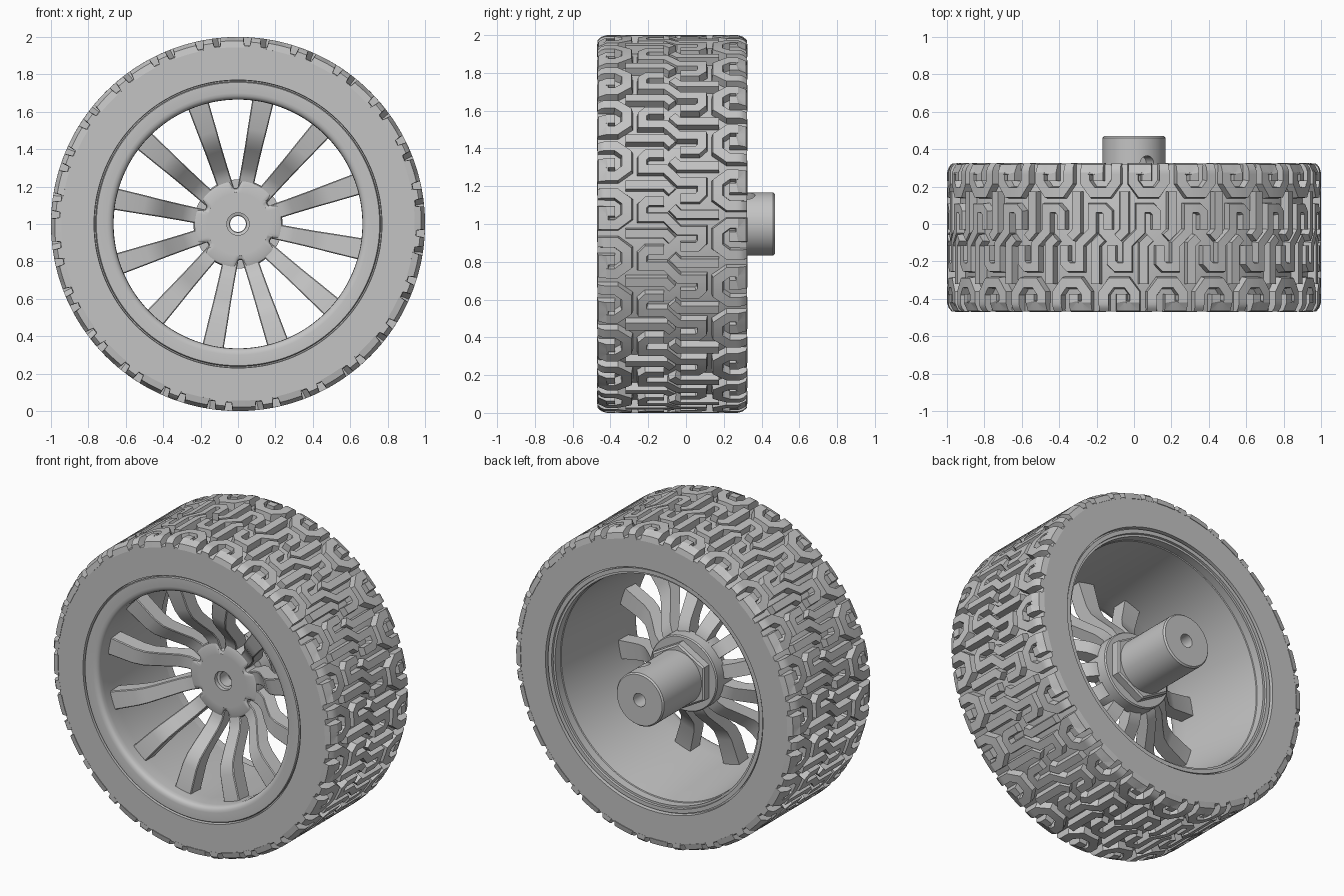
import bpy, bmesh, math
from mathutils import Vector

if "Cube" in bpy.data.objects:
    bpy.data.objects.remove(bpy.data.objects["Cube"])

grey = bpy.data.materials.new("plain grey")
grey.use_nodes = True
grey.diffuse_color = (0.55, 0.55, 0.55, 1)
grey.node_tree.nodes["Principled BSDF"].inputs["Base Color"].default_value = grey.diffuse_color

MID = -0.073                  # middle of the tyre along y
UNITS = 24                    # tread repeats
SPIN = math.radians(-3.5)     # turn of the spokes and hub about the axle


def shade(ob):
    bpy.ops.object.select_all(action='DESELECT')
    ob.select_set(True)
    bpy.context.view_layer.objects.active = ob
    bpy.ops.object.shade_smooth_by_angle(angle=math.radians(30))


def finish(name, bm):
    bmesh.ops.recalc_face_normals(bm, faces=bm.faces)
    mesh = bpy.data.meshes.new(name)
    bm.to_mesh(mesh)
    bm.free()
    mesh.materials.append(grey)
    ob = bpy.data.objects.new(name, mesh)
    bpy.context.collection.objects.link(ob)
    shade(ob)
    return ob


def loft(bm, rings, closed):
    """Join equal rings of vertices with quads."""
    n = len(rings[0])
    for i in range(len(rings) if closed else len(rings) - 1):
        a, b = rings[i], rings[(i + 1) % len(rings)]
        for j in range(n):
            bm.faces.new((a[j], a[(j + 1) % n], b[(j + 1) % n], b[j]))


def lathe(name, profile, steps=96, shape=None):
    """Spin a closed (radius, y) profile around the wheel axis."""
    bm = bmesh.new()
    rings = []
    for i in range(steps):
        t = 2 * math.pi * i / steps
        ring = []
        for r, y in profile:
            r = shape(r, t) if shape else r
            ring.append(bm.verts.new((r * math.sin(t), y, 1 + r * math.cos(t))))
        rings.append(ring)
    loft(bm, rings, True)
    return finish(name, bm)


# Tyre carcass with a groove beside the rim
lathe("tyre", [(0.72, -0.44), (0.768, -0.44), (0.77, -0.468), (0.952, -0.468),
               (0.956, -0.46), (0.956, 0.314), (0.952, 0.322),
               (0.77, 0.322), (0.768, 0.295), (0.72, 0.295)], 144)

# Rim barrel with rounded lips
lathe("rim", [(0.755, -0.42), (0.762, -0.46), (0.757, -0.466), (0.70, -0.466),
              (0.685, -0.463), (0.673, -0.455), (0.667, -0.443), (0.665, -0.42), (0.667, -0.33),
              (0.715, 0.24), (0.73, 0.25), (0.735, 0.31), (0.76, 0.31), (0.755, 0.27)], 144)


# Tread blocks: strokes with sloping walls wrapped around the tyre
def top_radius(v):
    k = max(0, abs(v - MID) - 0.355) / 0.04
    return 1 - 0.025 * min(k, 1) ** 2


def densify(path, step=0.02):
    pts = [Vector(path[0])]
    for a, b in zip(path, path[1:]):
        a, b = Vector(a), Vector(b)
        n = max(1, math.ceil((b - a).length / step))
        pts += [a.lerp(b, i / n) for i in range(1, n + 1)]
    return pts


def stroke(bm, path, width, turn):
    pts = densify(path)
    rings = []
    for i, p in enumerate(pts):
        d0 = (p - pts[i - 1]).normalized() if i else None
        d1 = (pts[i + 1] - p).normalized() if i < len(pts) - 1 else d0
        d0 = d0 or d1
        n = Vector((-d0.y - d1.y, d0.x + d1.x)).normalized()
        n *= width / 2 / max(0.3, n.dot(Vector((-d0.y, d0.x))))
        ring = []
        for q, top in ((p + n * 1.3, 0), (p + n, 1), (p - n, 1), (p - n * 1.3, 0)):
            r = top_radius(q.y) if top else 0.945
            t = turn + q.x
            ring.append(bm.verts.new((r * math.sin(t), q.y, 1 + r * math.cos(t))))
        rings.append(ring)
    loft(bm, rings, False)
    bm.faces.new(rings[0])
    bm.faces.new(rings[-1])


def half_turn(path):
    return [(-u, 2 * MID - v) for u, v in path]


hook = [(-0.164, -0.469), (-0.164, -0.37), (-0.122, -0.314), (-0.038, -0.314),
        (0.004, -0.37), (0.004, -0.438), (-0.068, -0.438), (-0.068, -0.375)]
ess = [(0.122, -0.03), (0.122, 0.06), (0.097, 0.085), (0.035, 0.085), (0.035, -0.038),
       (-0.035, -0.108), (-0.035, -0.231), (-0.097, -0.231), (-0.122, -0.206), (-0.122, -0.116)]
bar = [(0.088, -0.073), (0.052, -0.108), (0.052, -0.32)]

for name, paths, width in (("shoulder_tread", (hook, half_turn(hook)), 0.052),
                           ("centre_tread", (ess, bar, half_turn(bar)), 0.046)):
    bm = bmesh.new()
    for k in range(UNITS):
        for path in paths:
            stroke(bm, path, width, 2 * math.pi * k / UNITS)
    finish(name, bm)


# Hub face with six rounded notches
def notched(r, t):
    pitch = math.pi / 3
    off = abs((t - SPIN + pitch / 2) % pitch - pitch / 2) * 0.22
    return r - 0.045 * math.exp(-(off / 0.026) ** 4) if r > 0.2 else r


lathe("hub_face", [(0.06, -0.15), (0.165, -0.15), (0.17, -0.15), (0.215, -0.148),
                   (0.232, -0.142), (0.238, -0.13), (0.238, -0.05), (0.045, -0.05),
                   (0.045, -0.12), (0.06, -0.125)], 180, notched)
lathe("hub_collar", [(0.045, -0.06), (0.238, -0.06), (0.238, 0.02), (0.232, 0.028), (0.045, 0.028)])
lathe("hex_nut", [(0.1, 0.01), (0.212, 0.01), (0.212, 0.075), (0.2, 0.083), (0.1, 0.083)], 6)
axle = lathe("axle", [(0.042, -0.04), (0.168, -0.04), (0.168, 0.46), (0.16, 0.47), (0.042, 0.47)])

# Cross hole drilled in the axle
tilt = math.radians(25)
bm = bmesh.new()
bmesh.ops.create_cone(bm, segments=32, radius1=0.04, radius2=0.04, depth=0.2, cap_ends=True)
drill = finish("axle_drill", bm)
drill.location = (0.17 * math.sin(tilt), 0.325, 1 + 0.17 * math.cos(tilt))
drill.rotation_euler = (0, tilt, 0)
cut = axle.modifiers.new("cross_hole", 'BOOLEAN')
cut.operation = 'DIFFERENCE'
cut.object = drill
bpy.context.view_layer.objects.active = axle
bpy.ops.object.modifier_apply(modifier=cut.name)
bpy.data.objects.remove(drill)
shade(axle)

# Twelve curved spokes: (radius, front y, half width)
spoke = [(0.16, -0.135, 0.04), (0.25, -0.145, 0.042), (0.30, -0.175, 0.043),
         (0.40, -0.275, 0.046), (0.45, -0.32, 0.048), (0.51, -0.345, 0.051),
         (0.68, -0.37, 0.058)]
for k in range(12):
    t = math.radians(15 + 30 * k) + SPIN
    out, side = Vector((math.sin(t), 0, math.cos(t))), Vector((math.cos(t), 0, -math.sin(t)))
    bm = bmesh.new()
    rings = []
    for r, y, w in spoke:
        section = ((-w, 0.1), (-w, 0.005), (0.005 - w, 0), (w - 0.005, 0), (w, 0.005), (w, 0.1))
        rings.append([bm.verts.new(out * r + side * s + Vector((0, y + d, 1)))
                      for s, d in section])
    loft(bm, rings, False)
    bm.faces.new(rings[0])
    bm.faces.new(rings[-1])
    finish("spoke_%02d" % (k + 1), bm)
